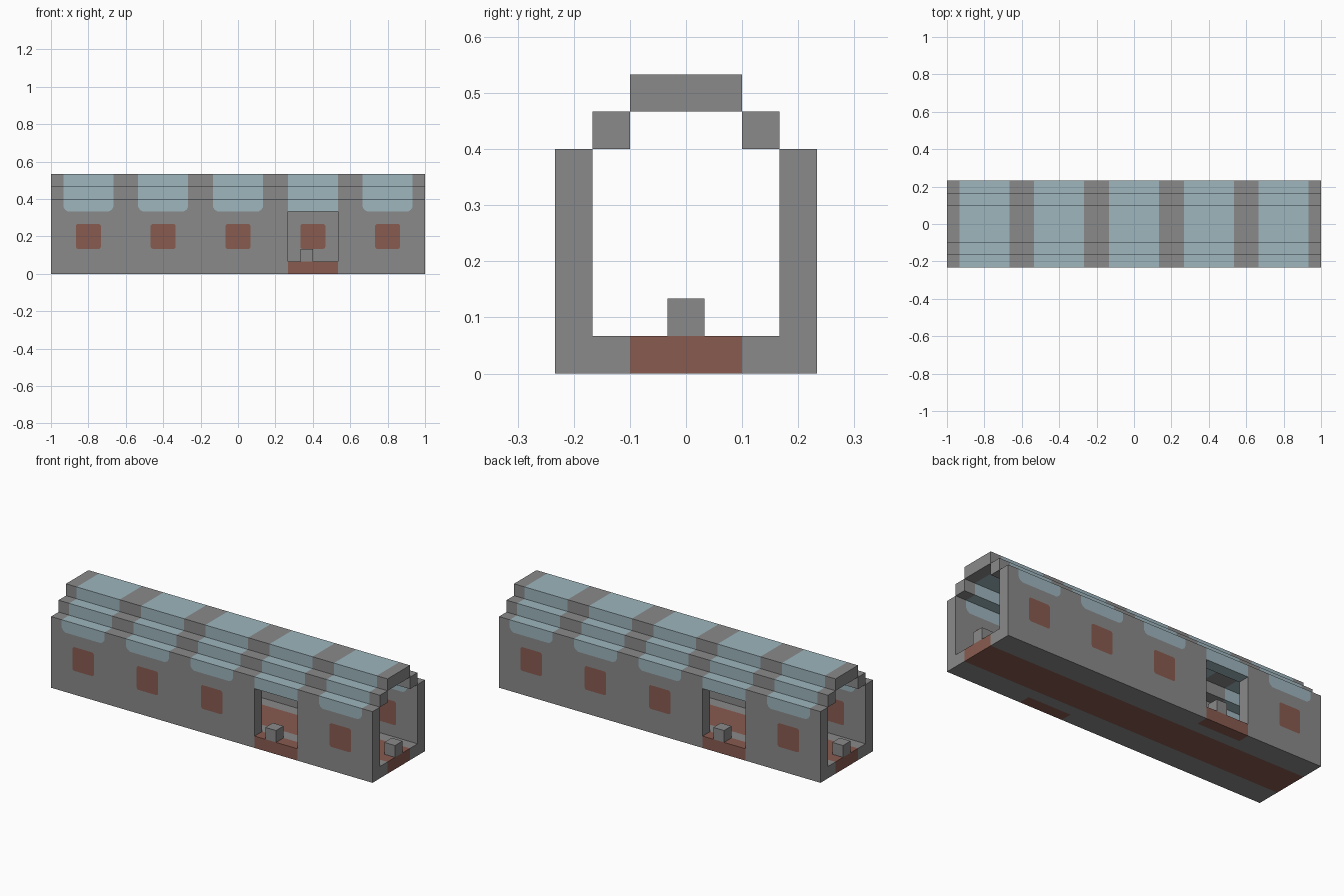
import bpy, bmesh, math
from mathutils import Vector

cube = bpy.data.objects.get("Cube")
if cube:
    bpy.data.objects.remove(cube)

U = 1 / 15                      # one block
BAYS = [-12, -6, 0, 6, 12]      # bay centres, in blocks
DOOR = 6                        # bay that holds the doorway
GREY, BLUE, RED = range(3)


def material(name, rgb):
    m = bpy.data.materials.new(name)
    m.use_nodes = True
    color = (*rgb, 1)
    m.diffuse_color = color
    m.node_tree.nodes["Principled BSDF"].inputs["Base Color"].default_value = color
    return m


MATS = [material("hull grey", (0.25, 0.255, 0.25)),
        material("window blue", (0.34, 0.465, 0.51)),
        material("rust red", (0.25, 0.105, 0.08))]


def panel(xs, zs, y0, y1, keep=lambda x, z: True):
    """Grid of cells in x and z, measured in blocks, extruded from y0 to y1."""
    bm = bmesh.new()
    for xa, xb in zip(xs, xs[1:]):
        for za, zb in zip(zs, zs[1:]):
            if keep((xa + xb) / 2, (za + zb) / 2):
                bm.faces.new([bm.verts.new((x, y0, z)) for x, z in
                              ((xa, za), (xb, za), (xb, zb), (xa, zb))])
    bmesh.ops.remove_doubles(bm, verts=bm.verts[:], dist=0.001)
    out = bmesh.ops.extrude_face_region(bm, geom=bm.faces[:], use_keep_orig=True)
    moved = [v for v in out["geom"] if isinstance(v, bmesh.types.BMVert)]
    bmesh.ops.translate(bm, verts=moved, vec=(0, y1 - y0, 0))
    bmesh.ops.recalc_face_normals(bm, faces=bm.faces[:])
    return bm


def finish(bm, name, paint, turned=False):
    bm.normal_update()
    for f in bm.faces:
        f.material_index = paint(f)
    bmesh.ops.scale(bm, verts=bm.verts[:], vec=(U, U, U))
    me = bpy.data.meshes.new(name)
    bm.to_mesh(me)
    bm.free()
    for m in MATS:
        me.materials.append(m)
    ob = bpy.data.objects.new(name, me)
    if turned:
        ob.rotation_euler.z = math.pi
    bpy.context.collection.objects.link(ob)


def in_bay(x):
    return any(abs(x - b) < 2 for b in BAYS)


def inside(c, rect):
    xa, xb, za, zb = rect
    return xa < c.x < xb and za < c.z < zb


def corner_planes(rect, r, sides):
    """Tangent planes that round the corners of a painted rectangle."""
    xa, xb, za, zb = rect
    for sx in (-1, 1):
        for sz in sides:
            centre = Vector((xb - r if sx > 0 else xa + r, 0,
                             zb - r if sz > 0 else za + r))
            for a in (30, 60):
                d = Vector((sx * math.cos(math.radians(a)), 0,
                            sz * math.sin(math.radians(a))))
                yield centre + d * r, d


# Painted shapes on the side walls: windows and small square panels
shapes = []
for b in BAYS:
    if b != DOOR:
        shapes.append((BLUE, (b - 2, b + 2, 5, 6),
                       list(corner_planes((b - 2, b + 2, 5, 6), 0.5, [-1]))))
        shapes.append((RED, (b - 1, b + 1, 2, 4),
                       list(corner_planes((b - 1, b + 1, 2, 4), 0.2, [-1, 1]))))

bay_cuts = sorted({-15, 15} | {b + d for b in BAYS for d in (-2, 2)})
wall_cuts = sorted(set(bay_cuts) | {b + d for b in BAYS for d in (-1, 1)})


def wall_paint(f):
    c = f.calc_center_median()
    if abs(c.x - DOOR) < 2 and c.z <= 1:
        return RED
    if abs(f.normal.y) > 0.9:
        for colour, rect, planes in shapes:
            if inside(c, rect) and all((c - p).dot(n) < 0 for p, n in planes):
                return colour
        return BLUE if abs(c.x - DOOR) < 2 and c.z > 5 else GREY
    return BLUE if c.z >= 5 and in_bay(c.x) else GREY


# Side walls, each with one doorway; the far one is the near one turned around
for name, turned in (("front_wall", False), ("back_wall", True)):
    bm = panel(wall_cuts, [0, 1, 2, 4, 5, 6], -3.5, -2.5,
               lambda x, z: not (abs(x - DOOR) < 2 and 1 < z < 5))
    for colour, rect, planes in shapes:
        for p, n in planes:
            faces = [f for f in bm.faces if abs(f.normal.y) > 0.9
                     and inside(f.calc_center_median(), rect)]
            edges = {e for f in faces for e in f.edges}
            verts = {v for f in faces for v in f.verts}
            bmesh.ops.bisect_plane(bm, geom=[*verts, *edges, *faces],
                                   plane_co=p, plane_no=n, dist=0.0001)
            bm.normal_update()
    finish(bm, name, wall_paint, turned)


# Stepped roof, with glazed bands across every bay
def roof_paint(f):
    return BLUE if in_bay(f.calc_center_median().x) else GREY


finish(panel(bay_cuts, [6, 7], -2.5, -1.5), "front_roof_step", roof_paint)
finish(panel(bay_cuts, [6, 7], -2.5, -1.5), "back_roof_step", roof_paint, True)
finish(panel(bay_cuts, [7, 8], -1.5, 1.5), "roof", roof_paint)

# Floor with a red central strip
bm = panel([-15, 15], [0, 1], -2.5, 2.5)
for y in (-1.5, 1.5):
    bmesh.ops.bisect_plane(bm, geom=bm.verts[:] + bm.edges[:] + bm.faces[:],
                           plane_co=(0, y, 0), plane_no=(0, 1, 0))
finish(bm, "floor", lambda f: RED if abs(f.calc_center_median().y) < 1.5 else GREY)

# Small blocks standing in the doorways and at the open ends
for side, turned in (("front", False), ("back", True)):
    finish(panel([5, 6], [1, 2], -3.5, -2.5), side + "_door_block",
           lambda f: GREY, turned)
for side, turned in (("left", False), ("right", True)):
    finish(panel([14, 15], [1, 2], -0.5, 0.5), side + "_end_block",
           lambda f: GREY, turned)
